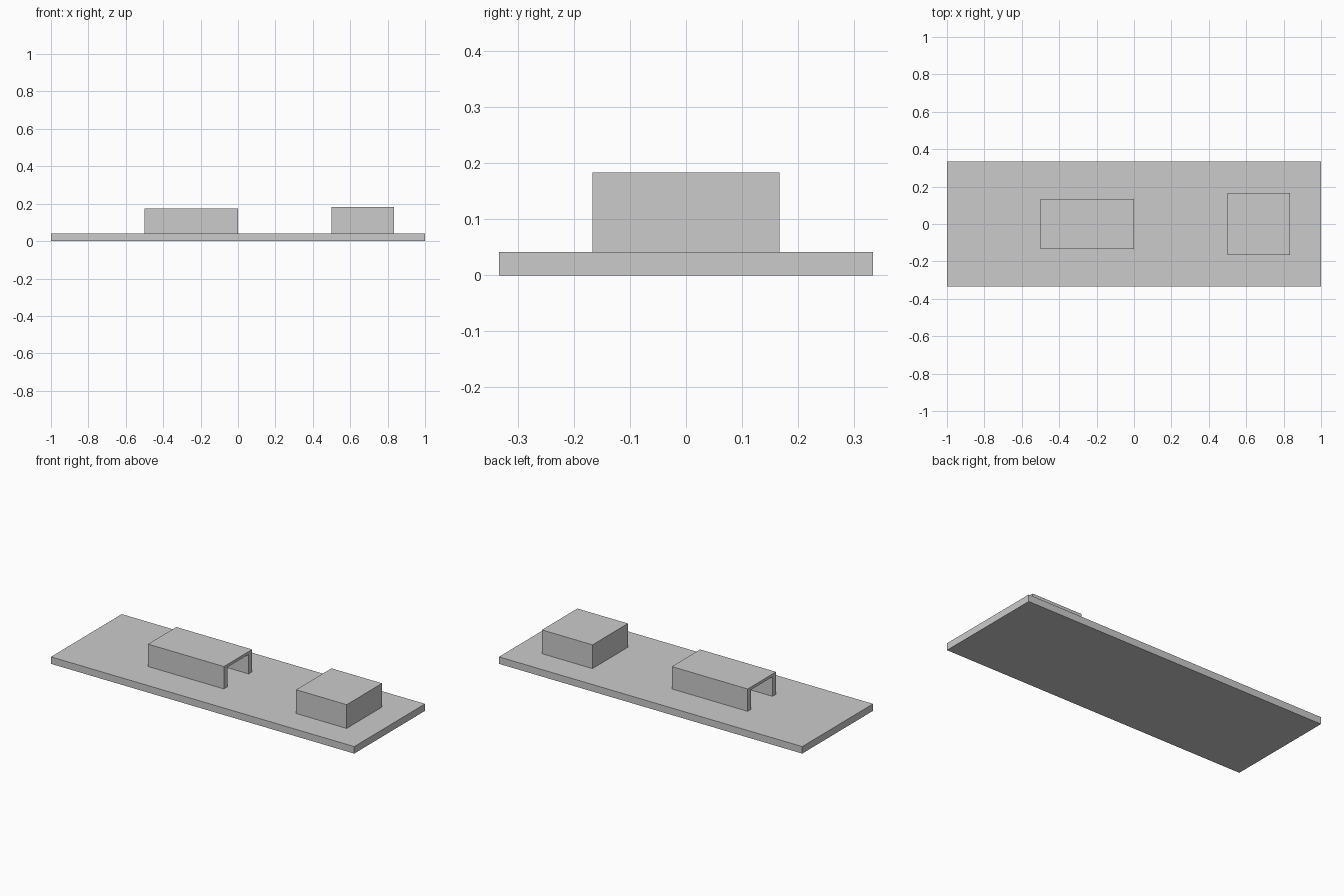
import bpy
import bmesh

if "Cube" in bpy.data.objects:
    bpy.data.objects.remove(bpy.data.objects["Cube"])


def extrude_profile(name, profile, x0, x1):
    """Extrude a closed (y, z) profile along x."""
    bm = bmesh.new()
    face = bm.faces.new([bm.verts.new((x0, y, z)) for y, z in profile])
    result = bmesh.ops.extrude_face_region(bm, geom=[face])
    moved = [v for v in result["geom"] if isinstance(v, bmesh.types.BMVert)]
    bmesh.ops.translate(bm, verts=moved, vec=(x1 - x0, 0, 0))
    bmesh.ops.recalc_face_normals(bm, faces=bm.faces)
    mesh = bpy.data.meshes.new(name)
    bm.to_mesh(mesh)
    bm.free()
    obj = bpy.data.objects.new(name, mesh)
    bpy.context.collection.objects.link(obj)
    return obj


def rectangle(half_width, z0, z1):
    return [(-half_width, z0), (half_width, z0), (half_width, z1), (-half_width, z1)]


DECK = 0.0417  # top of the base plate
WALL = 0.033
ROOF = 0.017

# Base plate
extrude_profile("base_plate", rectangle(1 / 3, 0, DECK), -1, 1)

# Solid block near the right end
extrude_profile("block", rectangle(1 / 6, DECK, 0.1833), 0.5, 0.8333)

# Open-ended tunnel: two side walls and a roof
w, top = 0.1333, 0.175
tunnel = [(-w, DECK), (-w, top), (w, top), (w, DECK),
          (w - WALL, DECK), (w - WALL, top - ROOF),
          (-w + WALL, top - ROOF), (-w + WALL, DECK)]
extrude_profile("tunnel", tunnel, -0.5, 0)
